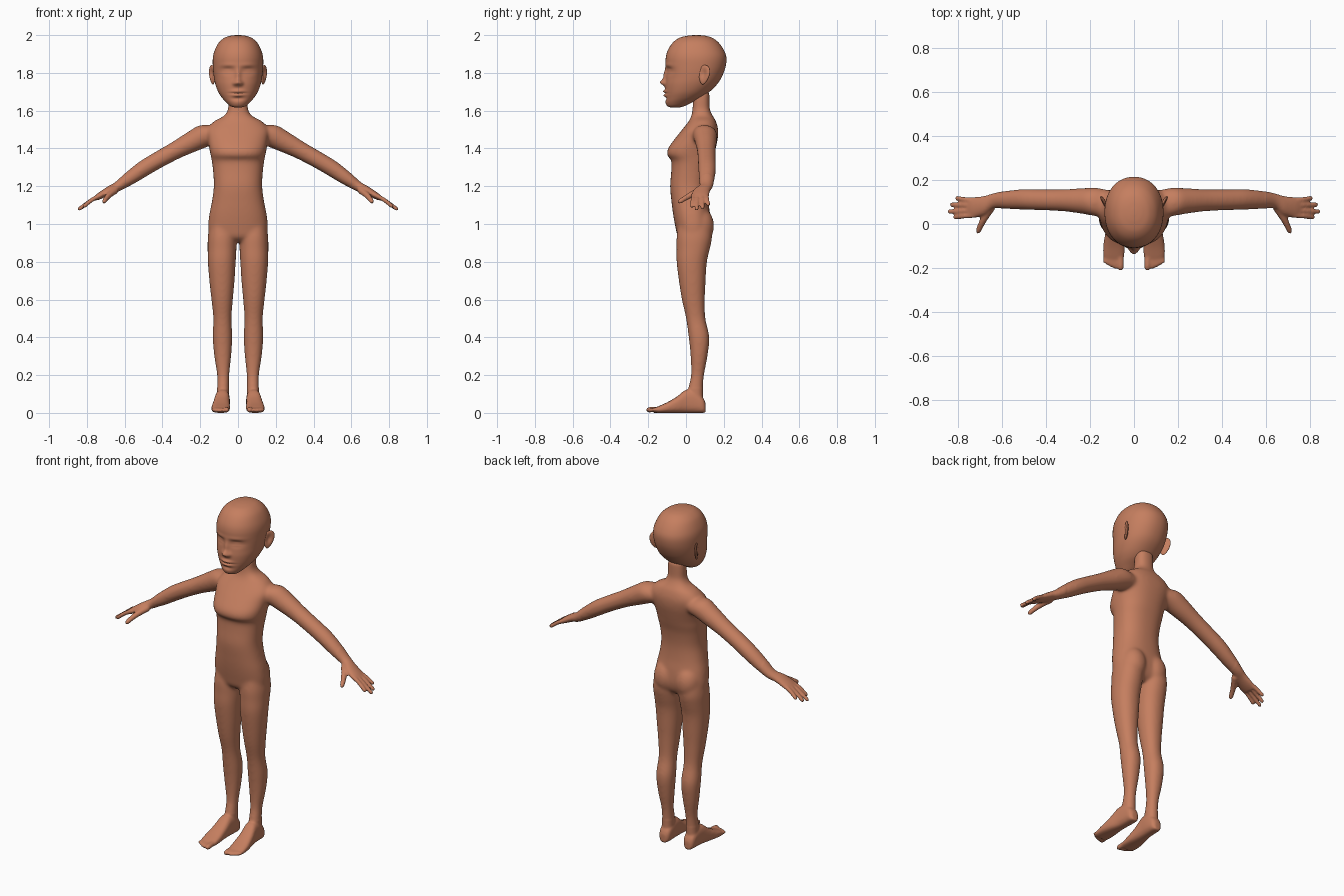
import bpy, bmesh, math
from mathutils import Vector, Matrix

skin = bpy.data.materials.new("warm skin")
skin.diffuse_color = (0.56, 0.21, 0.115, 1)


def spline(rows, n):
    """Catmull-Rom interpolation of rows of numbers."""
    out = []
    for i in range(len(rows) - 1):
        p = [rows[max(0, min(len(rows) - 1, i + k))] for k in (-1, 0, 1, 2)]
        for j in range(n):
            t = j / n
            out.append([0.5 * (2 * b + (c - a) * t + (2 * a - 5 * b + 4 * c - d) * t * t
                               + (3 * b - a - 3 * c + d) * t ** 3) for a, b, c, d in zip(*p)])
    return out + [list(rows[-1])]


def loft(bm, rings, seg=32, power=1.0):
    """Closed skin over (centre, half axis, half axis) rings."""
    loops = []
    for c, u, v in rings:
        loop = []
        for k in range(seg):
            a = 2 * math.pi * k / seg
            ca, sa = math.cos(a), math.sin(a)
            loop.append(bm.verts.new(c + u * math.copysign(abs(ca) ** power, ca)
                                     + v * math.copysign(abs(sa) ** power, sa)))
        loops.append(loop)
    for a, b in zip(loops, loops[1:]):
        for k in range(seg):
            bm.faces.new((a[k], a[(k + 1) % seg], b[(k + 1) % seg], b[k]))
    bm.faces.new(loops[0])
    bm.faces.new(loops[-1])


def upright(z, xin, xout, yf, yb):
    return (Vector(((xin + xout) / 2, (yf + yb) / 2, z)),
            Vector(((xout - xin) / 2, 0, 0)), Vector((0, (yb - yf) / 2, 0)))


def tube(bm, points, r0, r1):
    """Round-ended finger or toe along points."""
    pts = [Vector(p) for p in spline(points, 4)]
    n = len(pts) - 1
    d = (pts[-1] - pts[-2]).normalized()
    u = d.cross(Vector((0, 0, 1))).normalized()
    v = d.cross(u)
    rings = [(p, r0 + (r1 - r0) * i / n) for i, p in enumerate(pts)]
    tip = pts[-1] - d * r1
    rings = [q for q in rings if (q[0] - tip).dot(d) < -0.001]
    rings += [(tip + d * r1 * math.sin(a), r1 * math.cos(a)) for a in (0, .5, 1.0, 1.4)]
    loft(bm, [(p, u * r, v * r) for p, r in rings], 16)


def finish(bm, name):
    bmesh.ops.recalc_face_normals(bm, faces=bm.faces[:])
    me = bpy.data.meshes.new(name)
    bm.to_mesh(me)
    bm.free()
    ob = bpy.data.objects.new(name, me)
    bpy.context.collection.objects.link(ob)
    me.materials.append(skin)
    me.shade_smooth()
    return ob


# torso and neck: z, half width, front y, back y
body = bmesh.new()
torso = [(.905, .11, -.01, .09), (.93, .148, -.042, .118), (.98, .158, -.055, .132),
         (1.05, .152, -.068, .128), (1.12, .138, -.077, .118), (1.2, .128, -.084, .115),
         (1.28, .132, -.078, .125), (1.335, .139, -.078, .14), (1.365, .145, -.1, .148),
         (1.4, .152, -.095, .157), (1.45, .16, -.06, .168), (1.5, .165, -.02, .17),
         (1.545, .125, .015, .158), (1.572, .075, .028, .142), (1.605, .054, .034, .127),
         (1.65, .052, .037, .125), (1.7, .05, .04, .125)]
loft(body, [upright(z, -w, w, f, b) for z, w, f, b in spline(torso, 5)], 48, 0.85)

# legs: z, inner x, outer x, front y, back y
leg = [(1.0, .02, .15, -.04, .13), (.93, .008, .16, -.05, .138), (.87, .008, .161, -.05, .127),
       (.8, .012, .16, -.05, .111), (.7, .018, .152, -.038, .104), (.6, .027, .141, -.022, .1),
       (.5, .034, .131, 0, .103), (.4, .03, .134, .014, .124), (.3, .036, .126, .024, .114),
       (.2, .046, .111, .026, .096), (.13, .047, .111, .012, .09), (.06, .048, .112, .01, .09)]
# feet: y, centre x, half width, top z
foot = [(.104, .08, .016, .05), (.09, .08, .032, .08), (.05, .08, .037, .115),
        (0, .083, .039, .122), (-.05, .088, .044, .085), (-.1, .091, .049, .056),
        (-.145, .092, .048, .036), (-.168, .09, .04, .026)]
toes = [(.061, -.212, .0145), (.085, -.205, .0105), (.102, -.198, .0105),
        (.118, -.188, .0105), (.132, -.176, .0105)]
# arms with palms: x, y, z, half width, half thickness
arm = [(.1, .09, 1.475, .06, .05), (.17, .1, 1.47, .065, .062), (.24, .105, 1.437, .058, .057),
       (.33, .108, 1.39, .05, .048), (.43, .11, 1.335, .048, .045), (.5, .112, 1.293, .047, .044),
       (.57, .11, 1.245, .043, .038), (.635, .106, 1.2, .035, .027), (.68, .085, 1.178, .043, .023),
       (.73, .075, 1.15, .048, .018), (.755, .073, 1.135, .043, .013)]
# fingers: base y, tip x, y, z
fingers = [(.04, .822, .03, 1.088), (.062, .848, .056, 1.074),
           (.085, .838, .088, 1.08), (.107, .813, .119, 1.097)]

for s in (1, -1):
    loft(body, [upright(z, s * a, s * b, f, k) for z, a, b, f, k in spline(leg, 5)], 32, 0.93)
    bmesh.ops.create_uvsphere(body, u_segments=24, v_segments=16, radius=1,
                              matrix=Matrix.Translation((s * .07, .07, .99))
                              @ Matrix.Diagonal((.075, .079, .1, 1)))
    loft(body, [(Vector((s * x, y, h / 2)), Vector((w, 0, 0)), Vector((0, 0, h / 2)))
                for y, x, w, h in spline(foot, 4)], 24, 0.75)
    for x, y, r in toes:
        tube(body, [(s * (x * .8 + .018), -.12, .02), (s * x, -.165, .018), (s * x, y, r)], r, r)
    loft(body, [(Vector((s * x, y, z)), Vector((0, w, 0)), Vector((s * .5, 0, .86)) * t)
                for x, y, z, w, t in spline(arm, 5)], 28)
    for y0, x, y, z in fingers:
        tube(body, [(s * .72, y0, 1.155), (s * .77, y0 * .6 + y * .4, 1.13), (s * x, y, z)],
             .0125, .0108)
    tube(body, [(s * .65, .075, 1.178), (s * .687, .015, 1.148), (s * .713, -.042, 1.113)],
         .02, .0115)

# fuse the body parts and soften the joins
ob = finish(body, "body")
mod = ob.modifiers.new("fuse", "REMESH")
mod.mode = "VOXEL"
mod.voxel_size = .006
bpy.context.view_layer.objects.active = ob
ob.select_set(True)
bpy.ops.object.modifier_apply(modifier="fuse")
bm = bmesh.new()
bm.from_mesh(ob.data)
trunk = [v for v in bm.verts if abs(v.co.x) < .6 and v.co.z > .13]
for verts, times in ((bm.verts[:], 3), (trunk, 14)):
    for _ in range(times):
        bmesh.ops.smooth_vert(bm, verts=verts, factor=.5,
                              use_axis_x=True, use_axis_y=True, use_axis_z=True)
bm.to_mesh(ob.data)
bm.free()
ob.data.shade_smooth()
if not ob.data.materials:
    ob.data.materials.append(skin)

# head: z, half width, front y, back y
head = [(1.618, .022, -.085, -.03), (1.625, .042, -.098, -.005), (1.645, .064, -.106, .035),
        (1.67, .086, -.108, .085), (1.7, .105, -.109, .125), (1.74, .12, -.11, .165),
        (1.78, .128, -.106, .19), (1.83, .133, -.107, .209), (1.88, .133, -.107, .214),
        (1.92, .123, -.096, .201), (1.96, .102, -.07, .173), (1.985, .073, -.036, .14),
        (1.996, .042, .005, .106), (2.0, .012, .04, .07)]
# face relief: x, z, spread x, spread z, push along y
relief = [(.054, 1.812, .024, .014, .015), (.054, 1.808, .017, .008, -.008),
          (.052, 1.84, .03, .008, -.004), (.054, 1.806, .02, .002, .003),
          (0, 1.785, .010, .026, -.013), (0, 1.75, .012, .012, -.022),
          (.017, 1.744, .008, .008, -.010), (0, 1.702, .022, .006, -.013),
          (0, 1.681, .02, .006, -.011), (0, 1.692, .028, .0028, .005),
          (0, 1.664, .02, .007, .005), (0, 1.64, .022, .012, -.003)]
bm = bmesh.new()
loft(bm, [upright(z, -w, w, f, b) for z, w, f, b in spline(head, 9)], 128, 0.93)
for v in bm.verts:
    if v.co.y < 0:
        push = 0
        for x, z, sx, sz, amp in relief:
            push += amp * math.exp(-((abs(v.co.x) - x) / sx) ** 2 / 2 - ((v.co.z - z) / sz) ** 2 / 2)
        v.co.y += push * min(1, -v.co.y / .05)
finish(bm, "head")

# ears: flattened, hollowed shells flaring backwards
for s, name in ((1, "left_ear"), (-1, "right_ear")):
    bm = bmesh.new()
    bmesh.ops.create_uvsphere(bm, u_segments=32, v_segments=24, radius=1)
    turn = Matrix.Rotation(math.radians(-27), 3, "Z") @ Matrix.Rotation(math.radians(-12), 3, "X")
    for v in bm.verts:
        x, y, z = v.co
        if x > 0:
            x -= 1.1 * math.exp(-((y + .1) ** 2 + (z - .1) ** 2) / .25)
        p = turn @ Vector((x * .010, y * .031 * (1 + .25 * z), z * .052))
        v.co = (s * (p.x + .136), p.y + .096, p.z + 1.79)
    finish(bm, name)
